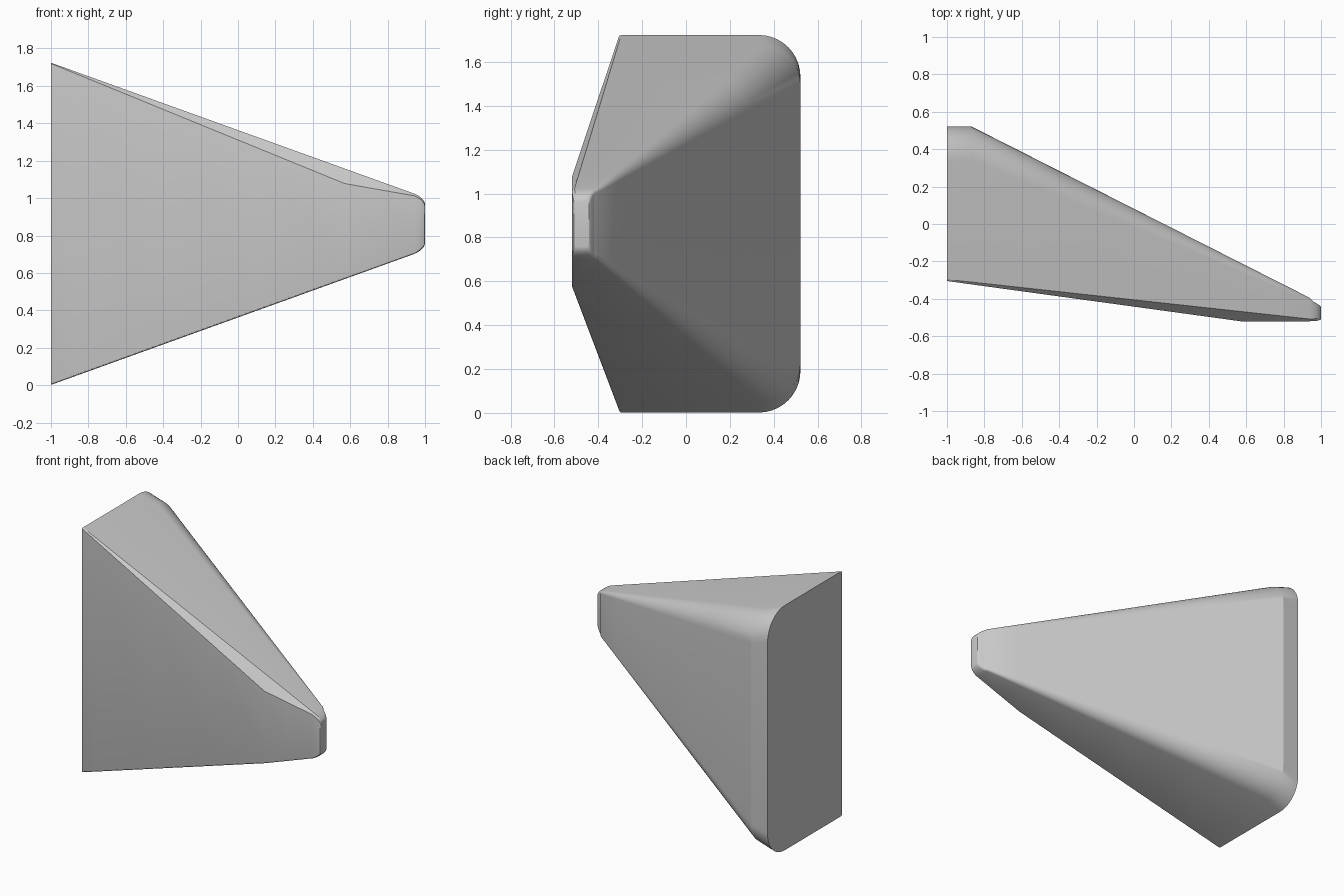
import bpy, bmesh, math

cube = bpy.data.objects.get("Cube")
if cube:
    bpy.data.objects.remove(cube, do_unlink=True)

MID = 0.8625      # height of the centre line
ARC = 10          # segments in each rounded back corner


def lerp(a, b, t):
    return a + (b - a) * t


def corner(cy, cz, r, start, steps):
    """Quarter arc in the y-z plane, running anticlockwise."""
    angles = [math.radians(start + 90 * i / steps) for i in range(steps + 1)]
    return [(cy + r * math.cos(a), cz + r * math.sin(a)) for a in angles]


def section(x, front, back, half, radius, crease_y, chamfer):
    """One cross-section: rounded back, tight lower front, chamfered upper front."""
    low, high, r = max(MID - half, 0), MID + half, 0.012
    pts = corner(front + r, low + r, r, 180, 3)
    pts += corner(back - radius, low + radius, radius, 270, ARC)
    pts += corner(back - radius, high - radius, radius, 0, ARC)
    pts += [(crease_y, high), (front, high - chamfer)]
    return [(x, y, z) for y, z in pts]


def body_section(x):
    """Section of the tapering body at a distance along its length."""
    t = (x + 1) / 1.94
    front = lerp(-0.305, -0.52, min((x + 1) / 1.57, 1))
    back = lerp(0.522, -0.405, max((x + 0.87) / 1.83, 0))
    bend = 0.57
    if x <= bend:
        chamfer = lerp(0.004, 0.08, (x + 1) / (bend + 1))
    else:
        chamfer = lerp(0.08, 0.012, (x - bend) / (0.94 - bend))
    return section(x, front, back, lerp(0.861, 0.162, t), lerp(0.19, 0.015, t),
                   lerp(-0.296, -0.508, t), chamfer)


rings = [body_section(x) for x in (-1, -0.87, -0.4, 0.1, 0.57, 0.75, 0.94)]

# Rounded narrow end
for i in range(1, 6):
    a = math.radians(90 * i / 5)
    out, drop = math.sin(a), 1 - math.cos(a)
    rings.append(section(0.94 + 0.06 * out, -0.52 + 0.012 * drop,
                         -0.405 - 0.03 * out + 0.008 * (1 - drop) - 0.008,
                         0.162 - 0.022 * out - 0.035 * drop, 0.015,
                         -0.508 + 0.012 * drop, 0.012))

# Loft the sections into a closed wedge
bm = bmesh.new()
loops = [[bm.verts.new(p) for p in ring] for ring in rings]
for a, b in zip(loops, loops[1:]):
    for i in range(len(a)):
        j = (i + 1) % len(a)
        bm.faces.new((a[i], a[j], b[j], b[i]))
bm.faces.new(loops[0])
bm.faces.new(loops[-1])
bmesh.ops.recalc_face_normals(bm, faces=bm.faces)
mesh = bpy.data.meshes.new("wedge_body")
bm.to_mesh(mesh)
bm.free()

wedge = bpy.data.objects.new("wedge_body", mesh)
bpy.context.collection.objects.link(wedge)

# Plain grey finish
grey = bpy.data.materials.new("plain_grey")
grey.use_nodes = True
colour = (0.6, 0.6, 0.6, 1)
grey.diffuse_color = colour
grey.node_tree.nodes["Principled BSDF"].inputs["Base Color"].default_value = colour
mesh.materials.append(grey)

bpy.ops.object.select_all(action='DESELECT')
wedge.select_set(True)
bpy.context.view_layer.objects.active = wedge
bpy.ops.object.shade_smooth_by_angle(angle=math.radians(25))
